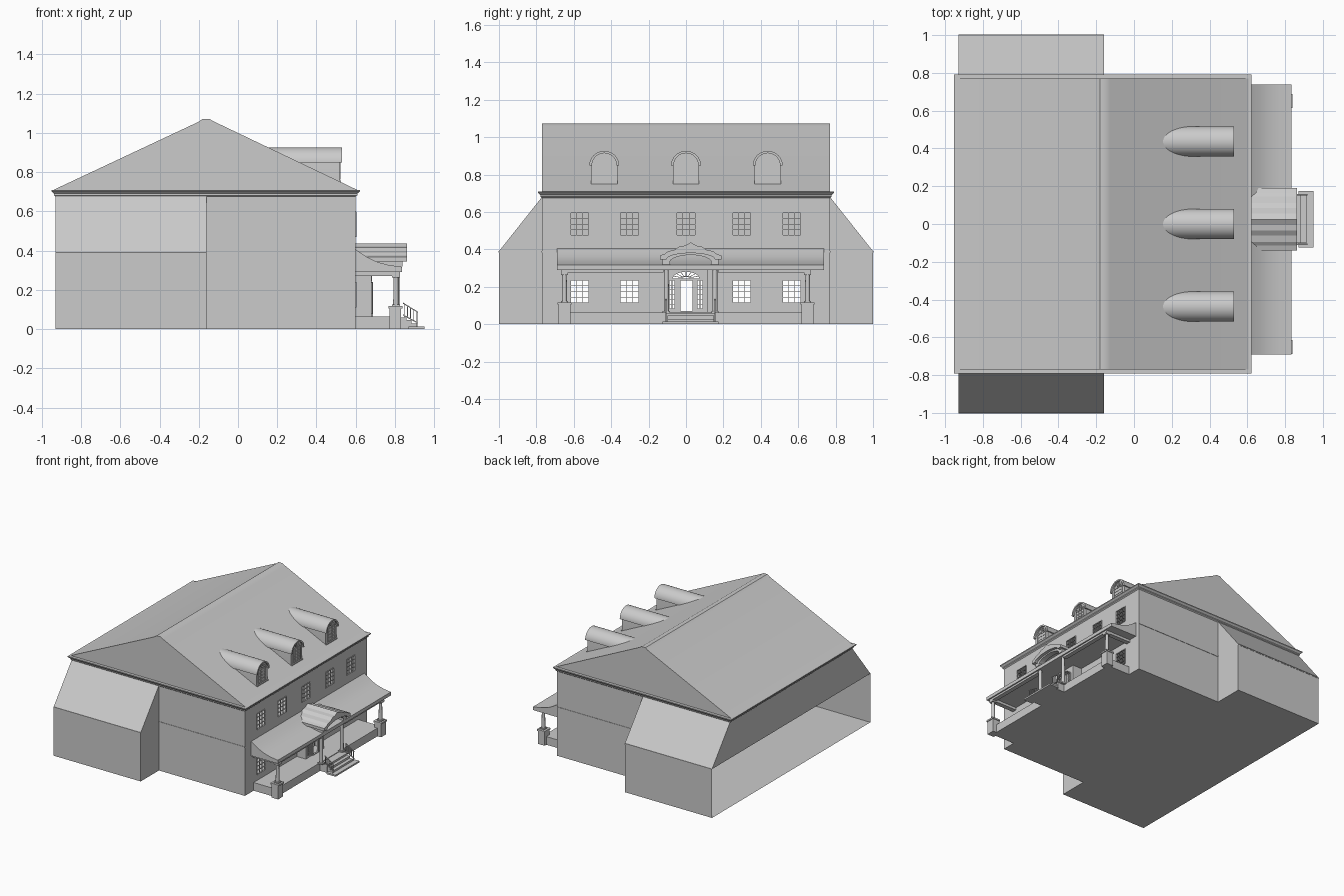
import bpy, bmesh
from math import sin, cos, pi
from mathutils import Vector

if "Cube" in bpy.data.objects:
    bpy.data.objects.remove(bpy.data.objects["Cube"])


def finish(name, bm, smooth=False, recalc=True):
    if recalc:
        bmesh.ops.recalc_face_normals(bm, faces=bm.faces)
    me = bpy.data.meshes.new(name)
    bm.to_mesh(me)
    bm.free()
    ob = bpy.data.objects.new(name, me)
    bpy.context.collection.objects.link(ob)
    if smooth:
        bpy.ops.object.select_all(action='DESELECT')
        ob.select_set(True)
        bpy.context.view_layer.objects.active = ob
        bpy.ops.object.shade_smooth_by_angle(angle=0.6)
    return ob


def extrude(name, polys, axis, a, b, smooth=False):
    """Prisms from 2D outlines: (y,z) along x, or (x,z) along y."""
    bm = bmesh.new()
    for pts in polys:
        rings = [[bm.verts.new((t, p, q) if axis == 'x' else (p, t, q)) for p, q in pts] for t in (a, b)]
        bm.faces.new(rings[0])
        bm.faces.new(rings[1])
        n = len(pts)
        for i in range(n):
            j = (i + 1) % n
            bm.faces.new((rings[0][i], rings[0][j], rings[1][j], rings[1][i]))
    return finish(name, bm, smooth)


def boxes(name, items):
    bm = bmesh.new()
    for x0, x1, y0, y1, z0, z1 in items:
        r = bmesh.ops.create_cube(bm, size=1)
        for v in r['verts']:
            v.co = Vector(((x0 + x1) / 2 + v.co.x * (x1 - x0), (y0 + y1) / 2 + v.co.y * (y1 - y0),
                           (z0 + z1) / 2 + v.co.z * (z1 - z0)))
    return finish(name, bm)


def faces(name, polys, ref=(-0.3, 0, 0.3)):
    """Open sheet of polygons, all facing away from ref."""
    bm = bmesh.new()
    for p in polys:
        f = bm.faces.new([bm.verts.new(c) for c in p])
        f.normal_update()
        if f.normal.dot(f.calc_center_median() - Vector(ref)) < 0:
            f.normal_flip()
    bmesh.ops.remove_doubles(bm, verts=bm.verts, dist=1e-5)
    return finish(name, bm, recalc=False)


def wall(x, y0, y1, z0, z1, holes):
    """Quads of a wall at x, leaving out the holes (y0,y1,z0,z1)."""
    ys = sorted({y0, y1} | {h[i] for h in holes for i in (0, 1)})
    zs = sorted({z0, z1} | {h[i] for h in holes for i in (2, 3)})
    out = []
    for a, b in zip(ys, ys[1:]):
        for c, d in zip(zs, zs[1:]):
            m, n = (a + b) / 2, (c + d) / 2
            if not any(h[0] < m < h[1] and h[2] < n < h[3] for h in holes):
                out.append([(x, a, c), (x, b, c), (x, b, d), (x, a, d)])
    return out


def sash(name, x, y0, y1, z0, z1, cols, rows, w=0.005):
    items = []
    for i in range(cols + 1):
        y = y0 + (y1 - y0) * i / cols
        t = w if i in (0, cols) else w * 0.6
        items.append((x - 0.006, x + t, y - t / 2, y + t / 2, z0, z1))
    for i in range(rows + 1):
        z = z0 + (z1 - z0) * i / rows
        t = w if i in (0, rows) else w * 0.6
        items.append((x - 0.006, x + t, y0, y1, z - t / 2, z + t / 2))
    return boxes(name, items)


def arc(cy, cz, ry, rz, n=16):
    return [(cy + ry * cos(pi * i / n), cz + rz * sin(pi * i / n)) for i in range(n + 1)]


def fanlight(name, x, cy, cz, ry, rz, spokes):
    polys = [arc(cy, cz, ry, rz) + arc(cy, cz, ry * 0.88, rz * 0.88)[::-1],
             arc(cy, cz, ry * 0.35, rz * 0.35) + arc(cy, cz, ry * 0.25, rz * 0.25)[::-1]]
    for i in range(1, spokes):
        a = pi * i / spokes
        dy, dz, w = cos(a), sin(a), 0.0015
        p = [(cy + ry * k * dy, cz + rz * k * dz) for k in (0.3, 0.92)]
        polys.append([(p[0][0] - w * dz, p[0][1] + w * dy), (p[1][0] - w * dz, p[1][1] + w * dy),
                      (p[1][0] + w * dz, p[1][1] - w * dy), (p[0][0] + w * dz, p[0][1] - w * dy)])
    return extrude(name, polys, 'x', x - 0.005, x + 0.004)


def column(name, x, y, z0, z1, r):
    bm = bmesh.new()
    res = bmesh.ops.create_cone(bm, cap_ends=True, segments=20, radius1=r, radius2=r * 0.85, depth=z1 - z0)
    bmesh.ops.translate(bm, verts=res['verts'], vec=(x, y, (z0 + z1) / 2))
    finish(name, bm, True)
    k = r * 1.4
    boxes(name + "_base_and_cap", [(x - k, x + k, y - k, y + k, z0, z0 + 0.01),
                                   (x - k, x + k, y - k, y + k, z1 - 0.012, z1)])


# House shell: walls, wings, floor; the lower back wall is open
XB, XM, XF, Y, W, ZS, ZT = -0.93, -0.16, 0.6, 0.77, 1.0, 0.39, 0.68
rows = [-0.568, -0.302, 0.0, 0.298, 0.565]
holes = [(y - 0.05, y + 0.05, 0.473, 0.597) for y in rows]
holes += [(y - 0.05, y + 0.05, 0.113, 0.237) for y in rows if y]
shell = wall(XF, -Y, Y, 0, ZT, holes + [(-0.1, 0.1, 0.065, 0.29)])
for s in (-1, 1):
    shell += [[(XM, s * Y, 0), (XF, s * Y, 0), (XF, s * Y, ZT), (XM, s * Y, ZT)],
              [(XM, s * Y, 0), (XM, s * W, 0), (XM, s * W, ZS), (XM, s * Y, ZT)],
              [(XB, s * W, 0), (XM, s * W, 0), (XM, s * W, ZS), (XB, s * W, ZS)],
              [(XB, s * W, ZS), (XM, s * W, ZS), (XM, s * Y, ZT), (XB, s * Y, ZT)]]
shell += [[(XB, -W, ZS), (XB, W, ZS), (XB, Y, ZT), (XB, -Y, ZT)],
          [(XB, -W, 0), (XM, -W, 0), (XM, -Y, 0), (XF, -Y, 0),
           (XF, Y, 0), (XM, Y, 0), (XM, W, 0), (XB, W, 0)]]
faces("house_shell", shell)
for s, n in ((-1, "left"), (1, "right")):
    boxes("string_course_" + n, [
        (XM, XF, *sorted((s * Y, s * (Y + 0.003))), 0.383, 0.392),
        (XB, XM, *sorted((s * W, s * (W + 0.002))), 0.383, 0.391)])
for i, h in enumerate(holes):
    sash(f"window_{i}", XF, *h, 3, 4)

# Cornice: stepped ring around the wall top
bm = bmesh.new()
prev = None
for o, z in ((0, 0.675), (0.008, 0.682), (0.008, 0.69), (0.022, 0.703), (0.022, 0.71)):
    ring = [bm.verts.new((-0.165 + sx * (0.765 + o), sy * (Y + o), z))
            for sx, sy in ((-1, -1), (1, -1), (1, 1), (-1, 1))]
    if prev:
        for i in range(4):
            bm.faces.new((prev[i], prev[(i + 1) % 4], ring[(i + 1) % 4], ring[i]))
    prev = ring
bm.faces.new(prev)
finish("cornice", bm)

# Main gable roof
extrude("main_roof", [[(-0.95, 0.705), (-0.2, 1.057), (-0.18, 1.072), (-0.147, 1.072),
                       (-0.127, 1.06), (0.617, 0.705)]], 'y', -Y, Y, True)

# Dormers
for i, y in enumerate((-0.437, 0.0, 0.437)):
    extrude(f"dormer_body_{i}", [arc(y, 0.848, 0.07, 0.07) + [(y - 0.07, 0.74), (y + 0.07, 0.74)]],
            'x', 0.15, 0.517, True)
    extrude(f"dormer_hood_{i}", [arc(y, 0.848, 0.08, 0.078, 24) + arc(y, 0.848, 0.066, 0.066, 24)[::-1]],
            'x', 0.14, 0.53, True)
    sash(f"dormer_sash_{i}", 0.517, y - 0.044, y + 0.044, 0.765, 0.865, 3, 4)
    fanlight(f"dormer_fanlight_{i}", 0.518, y, 0.865, 0.048, 0.044, 6)
    boxes(f"dormer_sill_{i}", [(0.51, 0.525, y - 0.07, y + 0.07, 0.75, 0.757)])

# Porch deck, end pedestals, columns and beams
boxes("porch_deck", [(0.6, 0.8, -0.62, 0.62, 0, 0.065)])
for s, n in ((-1, "left"), (1, "right")):
    y = s * 0.65
    boxes("pedestal_" + n, [(0.772, 0.832, y - 0.032, y + 0.032, 0, 0.11),
                            (0.768, 0.838, y - 0.037, y + 0.037, 0.105, 0.117),
                            (0.6, 0.78, *sorted((s * 0.61, s * 0.66)), 0, 0.065)])
    column("porch_column_" + n, 0.805, y, 0.115, 0.275, 0.014)
    boxes("end_beam_" + n, [(0.6, 0.825, y - 0.018, y + 0.018, 0.27, 0.3)])
boxes("front_beam", [(0.79, 0.825, -0.65, -0.12, 0.275, 0.3), (0.79, 0.825, 0.17, 0.65, 0.275, 0.3)])

# Concave porch roof
extrude("porch_roof", [[(0.6, 0.405), (0.63, 0.385), (0.665, 0.363), (0.71, 0.342), (0.77, 0.326),
                        (0.835, 0.317), (0.835, 0.29), (0.6, 0.29)]], 'y', -0.69, 0.738, True)

# Entrance vestibule with glazed door, sidelights and fanlight
vx = 0.68
vest = wall(vx, -0.115, 0.115, 0.065, 0.32,
            [(-0.03, 0.034, 0.07, 0.235), (-0.09, -0.06, 0.08, 0.235), (0.06, 0.09, 0.08, 0.235),
             (-0.08, 0.08, 0.243, 0.285)])
for s in (-1, 1):
    y = s * 0.115
    vest.append([(XF, y, 0.065), (vx, y, 0.065), (vx, y, 0.32), (XF, y, 0.32)])
faces("vestibule", vest, (0.62, 0, 0.2))
extrude("fanlight_spandrels", [[(s * 0.08, 0.285)] + [(s * p, q) for p, q in arc(0, 0.243, 0.08, 0.042)[:9]]
                               for s in (-1, 1)], 'x', vx - 0.004, vx)
fanlight("door_fanlight", vx, 0, 0.243, 0.08, 0.042, 8)
sash("door_frame", vx, -0.036, 0.038, 0.067, 0.237, 1, 1, 0.008)
sash("sidelight_left", vx, -0.09, -0.06, 0.08, 0.235, 2, 6)
sash("sidelight_right", vx, 0.06, 0.09, 0.08, 0.235, 2, 6)

# Portico: columns, side beams, arch and shaped pediment roof (centre is slightly off the door)
C = 0.025
for s, n in ((-1, "left"), (1, "right")):
    y = C + s * 0.13
    column("portico_column_" + n, 0.81, y, 0.06, 0.325, 0.014)
    boxes("portico_beam_" + n, [(0.6, 0.838, y - 0.02, y + 0.02, 0.32, 0.352)])
half = [(0.165, 0.345), (0.165, 0.367), (0.14, 0.375), (0.12, 0.39), (0.085, 0.398), (0.06, 0.415), (0.03, 0.42)]
roof = [(C + y, z) for y, z in half] + [(C, 0.437)] + [(C - y, z) for y, z in half[::-1]]
extrude("portico_roof", [roof + arc(C, 0.345, 0.13, 0.035)[::-1]], 'x', 0.6, 0.862)
extrude("portico_arch", [[(C + 0.145, 0.325), (C + 0.145, 0.36)] + arc(C, 0.355, 0.13, 0.04) +
                         [(C - 0.145, 0.36), (C - 0.145, 0.325)] +
                         arc(C, 0.325, 0.115, 0.045)[::-1]], 'x', 0.795, 0.838)

# Steps and railings
boxes("steps", [(0.79, 0.86, -0.105, 0.155, 0, 0.06), (0.85, 0.885, -0.1, 0.15, 0, 0.045),
                (0.88, 0.912, -0.1, 0.15, 0, 0.028), (0.87, 0.95, -0.125, 0.175, 0, 0.013)])
for y, n in ((-0.107, "left"), (0.155, "right")):
    bars = []
    for z0, z1 in ((0.135, 0.088), (0.075, 0.033)):
        bars.append([(0.842, z0), (0.918, z1), (0.918, z1 - 0.006), (0.842, z0 - 0.006)])
    for i in range(5):
        x = 0.845 + 0.0165 * i
        z = 0.133 - 0.62 * (x - 0.842)
        b = 0.012 if i in (0, 4) else z - 0.057
        bars.append([(x, b), (x + 0.004, b), (x + 0.004, z - 0.003), (x, z)])
    extrude("railing_" + n, bars, 'y', y - 0.003, y + 0.003)
